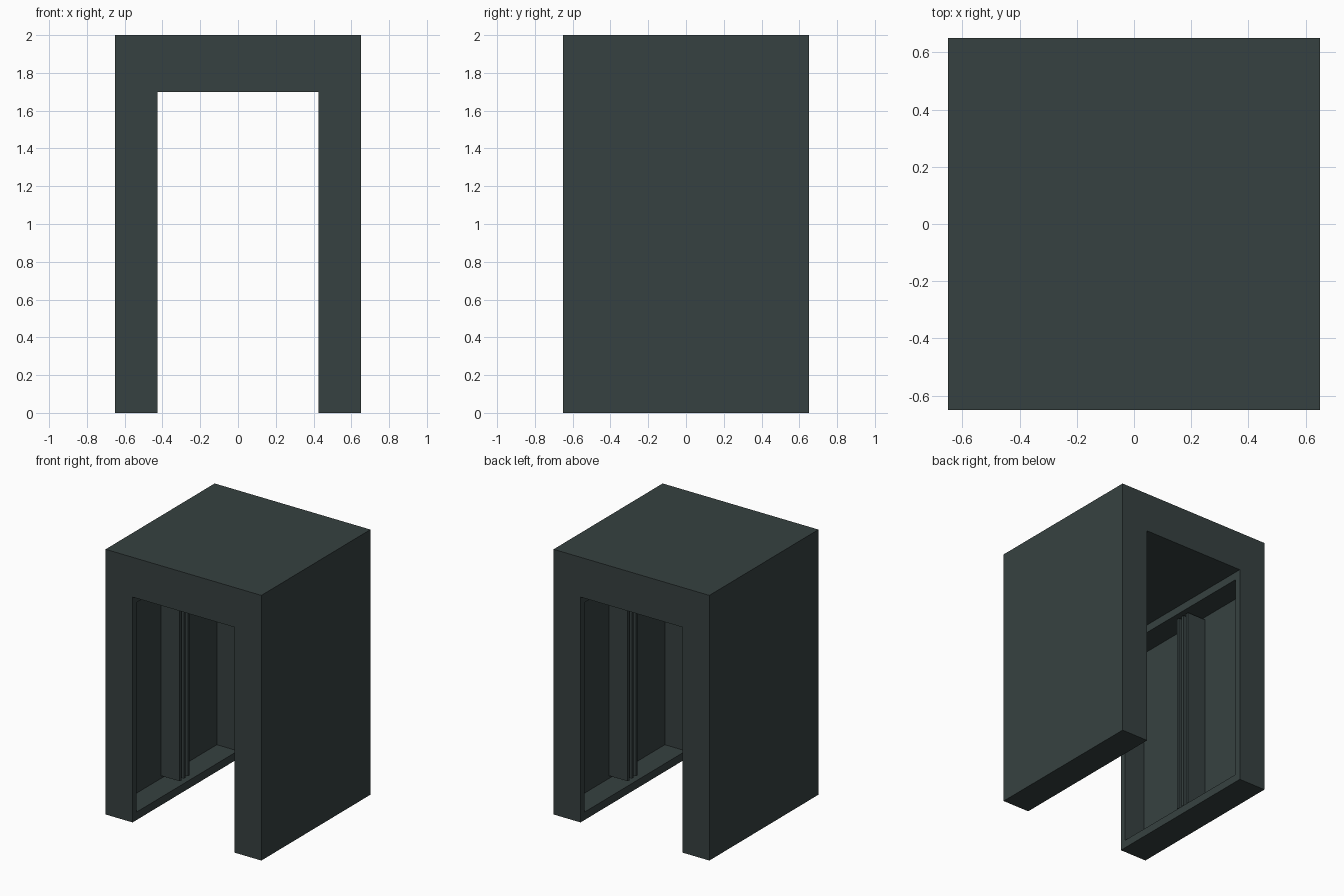
import bpy, bmesh
from mathutils import Matrix, Vector

if "Cube" in bpy.data.objects:
    bpy.data.objects.remove(bpy.data.objects["Cube"])

HALF, HEIGHT = 0.65, 2.0           # outer block
GAP, GAP_TOP = 0.425, 1.70         # passage opening
FLOOR, CEIL = 0.06, 1.64           # niche bottom and top
BACK = 0.60                        # niche rear plane (|x|)

mat = bpy.data.materials.new("dark slate green")
mat.diffuse_color = (0.037, 0.053, 0.052, 1)
mat.use_nodes = True
mat.node_tree.nodes["Principled BSDF"].inputs["Base Color"].default_value = mat.diffuse_color


def finish(bm, name):
    bmesh.ops.recalc_face_normals(bm, faces=bm.faces)
    mesh = bpy.data.meshes.new(name)
    bm.to_mesh(mesh)
    bm.free()
    mesh.materials.append(mat)
    obj = bpy.data.objects.new(name, mesh)
    bpy.context.collection.objects.link(obj)
    return obj


# Gateway block: arch profile extruded from front to back
bm = bmesh.new()
profile = [(-HALF, 0), (-GAP, 0), (-GAP, GAP_TOP), (GAP, GAP_TOP),
           (GAP, 0), (HALF, 0), (HALF, HEIGHT), (-HALF, HEIGHT)]
front = bm.faces.new([bm.verts.new((x, -HALF, z)) for x, z in profile])
ext = bmesh.ops.extrude_face_region(bm, geom=[front], use_keep_orig=True)
bmesh.ops.translate(bm, vec=(0, 2 * HALF, 0),
                    verts=[v for v in ext["geom"] if isinstance(v, bmesh.types.BMVert)])
bmesh.ops.recalc_face_normals(bm, faces=bm.faces)

# Niches: inset both inner walls and push them outwards
walls = [f for f in bm.faces
         if abs(f.normal.x) > 0.9 and abs(abs(f.calc_center_median().x) - GAP) < 0.01]
bmesh.ops.inset_individual(bm, faces=walls, thickness=0.045, use_even_offset=True)
for f in walls:
    for v in f.verts:
        v.co.z = FLOOR if v.co.z < 1 else CEIL
rear = bmesh.ops.extrude_discrete_faces(bm, faces=walls)["faces"]
for f in rear:
    for v in f.verts:
        v.co.x = BACK if v.co.x > 0 else -BACK
finish(bm, "gateway_block")

# Vertical plates: three thin fins standing in each niche
for side, s in (("left", -1), ("right", 1)):
    for i in (-1, 0, 1):
        bm = bmesh.new()
        size = Vector((0.155, 0.02, 1.54))
        centre = Vector((s * (BACK - 0.0775), i * 0.05, 0.85))
        bmesh.ops.create_cube(bm, size=1, matrix=Matrix.LocRotScale(centre, None, size))
        finish(bm, f"{side}_niche_plate_{i + 2}")
